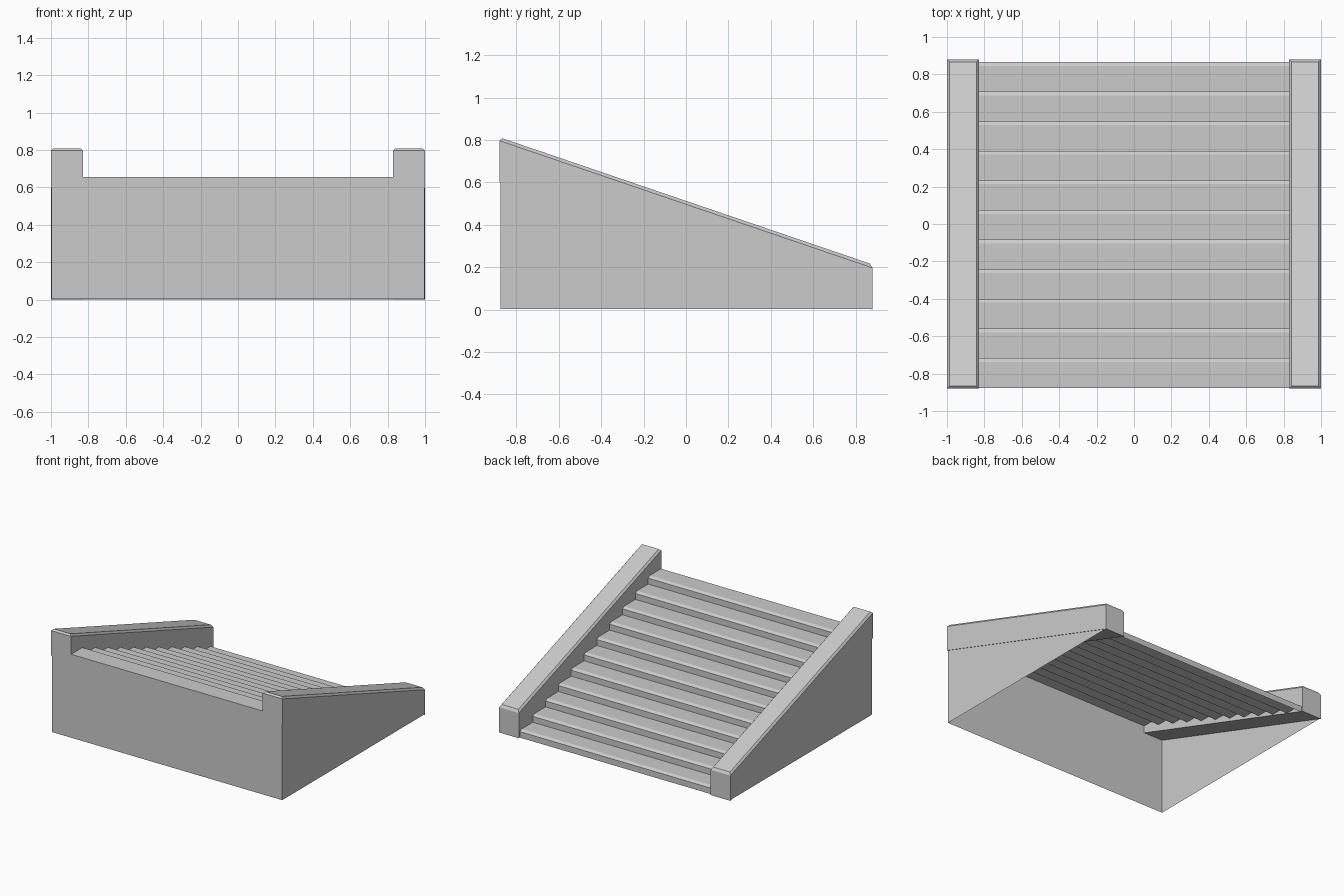
import bpy

if "Cube" in bpy.data.objects:
    bpy.data.objects.remove(bpy.data.objects["Cube"])

W = 1.0        # half width
D = 0.88       # half depth
RAIL_IN = 0.83 # inner side of the rails
STEPS = 11
TOP = 0.655    # height of the highest tread


def make(name, verts, faces):
    mesh = bpy.data.meshes.new(name)
    mesh.from_pydata(verts, [], faces)
    mesh.update()
    obj = bpy.data.objects.new(name, mesh)
    bpy.context.collection.objects.link(obj)
    return obj


def rail(name, s):
    # sloped beam whose top is narrowed by a small chamfer
    b = 0.013
    xa, xb = sorted((s * RAIL_IN, s * W))
    slope = 0.6 / (2 * D)

    def ring(inset, lift):
        x0, x1, d = xa + inset, xb - inset, D - inset
        return [(x, y, (D - y) * slope + lift)
                for x, y in ((x0, -d), (x1, -d), (x1, d), (x0, d))]

    verts = ring(0, 0) + ring(0, 0.197) + ring(b, 0.213)
    faces = [(3, 2, 1, 0), (8, 9, 10, 11)]
    for r in (0, 4):
        for i in range(4):
            j = (i + 1) % 4
            faces.append((r + i, r + j, r + 4 + j, r + 4 + i))
    make(name, verts, faces)


def side_wall(name, s):
    # thin triangular panel below the rail
    x, d = s * (W - 0.004), D - 0.004
    face = (0, 1, 2) if s > 0 else (2, 1, 0)
    make(name, [(x, -d, 0.003), (x, d, 0.003), (x, -d, 0.602)], [face])


for side, s in (("left", -1), ("right", 1)):
    rail(side + "_rail", s)
    side_wall(side + "_side_wall", s)

# front panel, raised between the rails
d = -D + 0.004
w = W - 0.004
outline = [(-w, 0.003), (w, 0.003), (w, 0.602), (RAIL_IN, 0.602),
           (RAIL_IN, TOP), (-RAIL_IN, TOP), (-RAIL_IN, 0.602), (-w, 0.602)]
make("front_wall", [(x, d, z) for x, z in outline], [tuple(range(8))])

# stair surface: riser, chamfered nosing and tread, repeated up to the front
back = 0.866
run = (back - d) / STEPS
rise = TOP / STEPS
profile = [(back, 0.0)]
for i in range(STEPS):
    y, z = back - i * run, (i + 1) * rise
    profile += [(y, z - 0.013), (y - 0.02, z), (y - run, z)]
verts = [(x, y, z) for y, z in profile for x in (-RAIL_IN, RAIL_IN)]
faces = [(2 * i + 1, 2 * i, 2 * i + 2, 2 * i + 3) for i in range(len(profile) - 1)]
make("steps", verts, faces)
